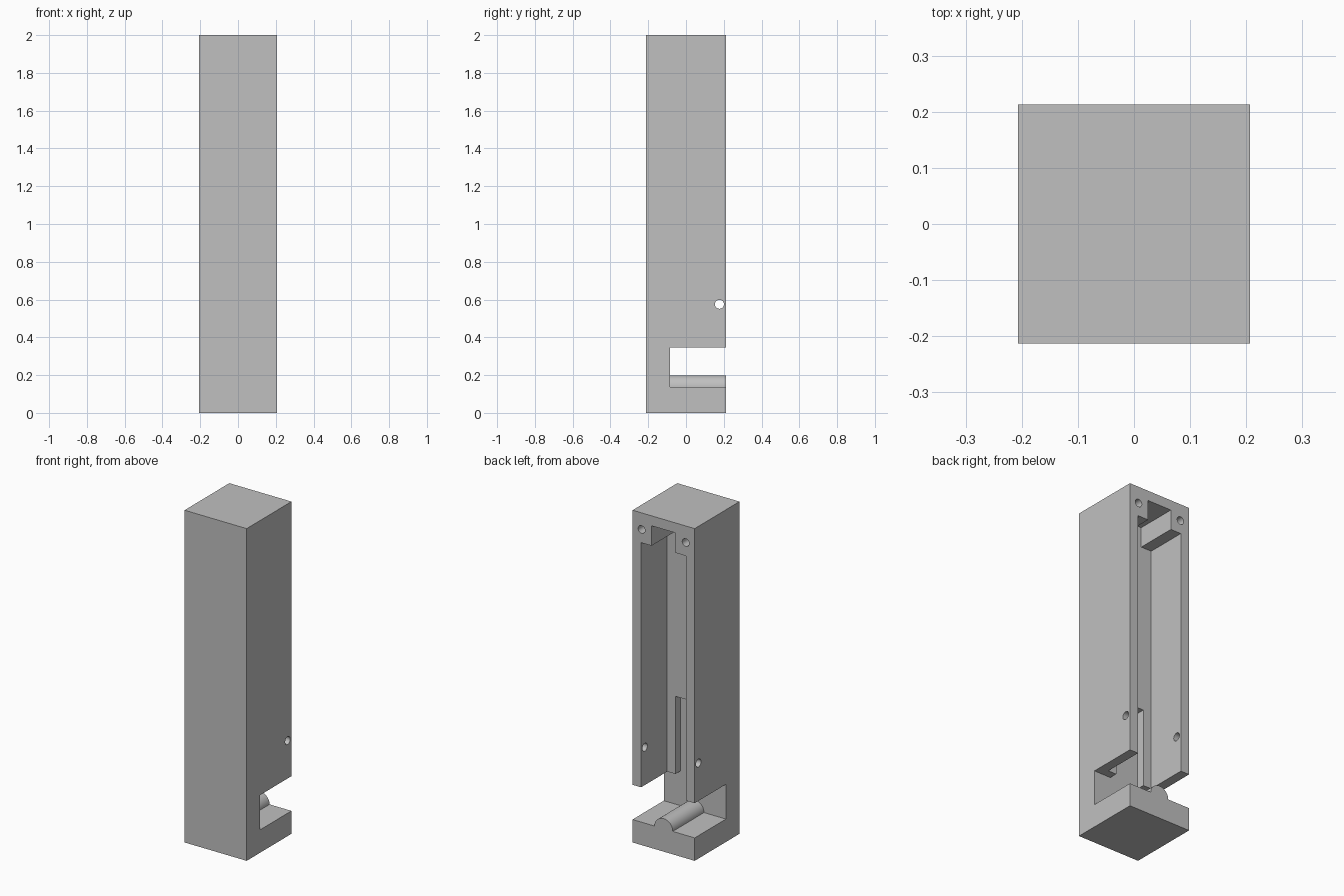
import bpy, bmesh, math
from mathutils import Matrix, Vector

cube = bpy.data.objects.get("Cube")
if cube:
    bpy.data.objects.remove(cube, do_unlink=True)

HALF_X, HALF_Y, HEIGHT = 0.207, 0.213, 2.0
SLOT_LOW, SLOT_HIGH, SLOT_BACK = 0.138, 0.347, -0.084
POCKET_FLOOR = -0.035
OUT = HALF_Y + 0.1          # cutters reach past the outer faces

grey = bpy.data.materials.new("plain_grey")
grey.use_nodes = True
colour = (0.53, 0.53, 0.53, 1)
grey.diffuse_color = colour
grey.node_tree.nodes["Principled BSDF"].inputs["Base Color"].default_value = colour


def make_object(name, bm):
    bmesh.ops.recalc_face_normals(bm, faces=bm.faces)
    mesh = bpy.data.meshes.new(name)
    bm.to_mesh(mesh)
    bm.free()
    mesh.materials.append(grey)
    obj = bpy.data.objects.new(name, mesh)
    bpy.context.collection.objects.link(obj)
    return obj


def box(name, x, y, z):
    bm = bmesh.new()
    bmesh.ops.create_cube(bm, size=1)
    for v in bm.verts:
        v.co = Vector([(a + b) / 2 + c * (b - a) for (a, b), c in zip((x, y, z), v.co)])
    return make_object(name, bm)


def extrude_y(name, profile, y0, y1):
    """Closed x-z profile extruded along y."""
    bm = bmesh.new()
    face = bm.faces.new([bm.verts.new((x, y0, z)) for x, z in profile])
    moved = bmesh.ops.extrude_face_region(bm, geom=[face])["geom"]
    bmesh.ops.translate(bm, vec=(0, y1 - y0, 0),
                        verts=[g for g in moved if isinstance(g, bmesh.types.BMVert)])
    return make_object(name, bm)


def rod(name, centre, radius, length, axis):
    bm = bmesh.new()
    turn = Matrix.Rotation(math.pi / 2, 4, "Y" if axis == "X" else "X")
    bmesh.ops.create_cone(bm, cap_ends=True, segments=32, radius1=radius, radius2=radius,
                          depth=length, matrix=Matrix.Translation(centre) @ turn)
    return make_object(name, bm)


def smooth(obj):
    bpy.ops.object.select_all(action="DESELECT")
    obj.select_set(True)
    bpy.context.view_layer.objects.active = obj
    bpy.ops.object.shade_smooth_by_angle(angle=math.radians(30))


def cut(body, cutter):
    mod = body.modifiers.new("cut", "BOOLEAN")
    mod.operation, mod.solver, mod.object = "DIFFERENCE", "EXACT", cutter
    bpy.context.view_layer.objects.active = body
    bpy.ops.object.modifier_apply(modifier=mod.name)
    bpy.data.objects.remove(cutter, do_unlink=True)


# Tall outer block
housing = box("housing", (-HALF_X, HALF_X), (-HALF_Y, HALF_Y), (0, HEIGHT))

# Cross slot near the foot, open at the back and both sides
cut(housing, box("slot_cutter", (-OUT, OUT), (SLOT_BACK, OUT), (SLOT_LOW, SLOT_HIGH)))

# Long back pocket with a narrower neck at the top
low = SLOT_HIGH - 0.1
right_side = [(0.15, low), (0.15, 1.82), (0.08, 1.82), (0.08, 1.94)]
pocket = right_side + [(-x, z) for x, z in reversed(right_side)]
cut(housing, extrude_y("pocket_cutter", pocket, POCKET_FLOOR, OUT))

# Shallow recess in the pocket floor, running down into the slot
cut(housing, box("recess_cutter", (-0.095, 0.095), (SLOT_BACK, 0), (low, 0.815)))

# Screw holes at the top of the back, and a pin hole across both side walls
for side in (-1, 1):
    cut(housing, rod("screw_cutter", (side * 0.147, HALF_Y, 1.90), 0.023, 0.3, "Y"))
cut(housing, rod("pin_cutter", (0, 0.177, 0.575), 0.024, 2 * OUT, "X"))
smooth(housing)

# Rounded ridge along the slot floor
RIDGE = 0.061
arc = [(RIDGE * math.cos(math.pi * i / 24), SLOT_LOW + RIDGE * math.sin(math.pi * i / 24))
       for i in range(25)]
sunk = [(-RIDGE, SLOT_LOW - 0.01), (RIDGE, SLOT_LOW - 0.01)]
smooth(extrude_y("slot_ridge", arc + sunk, SLOT_BACK, HALF_Y))
